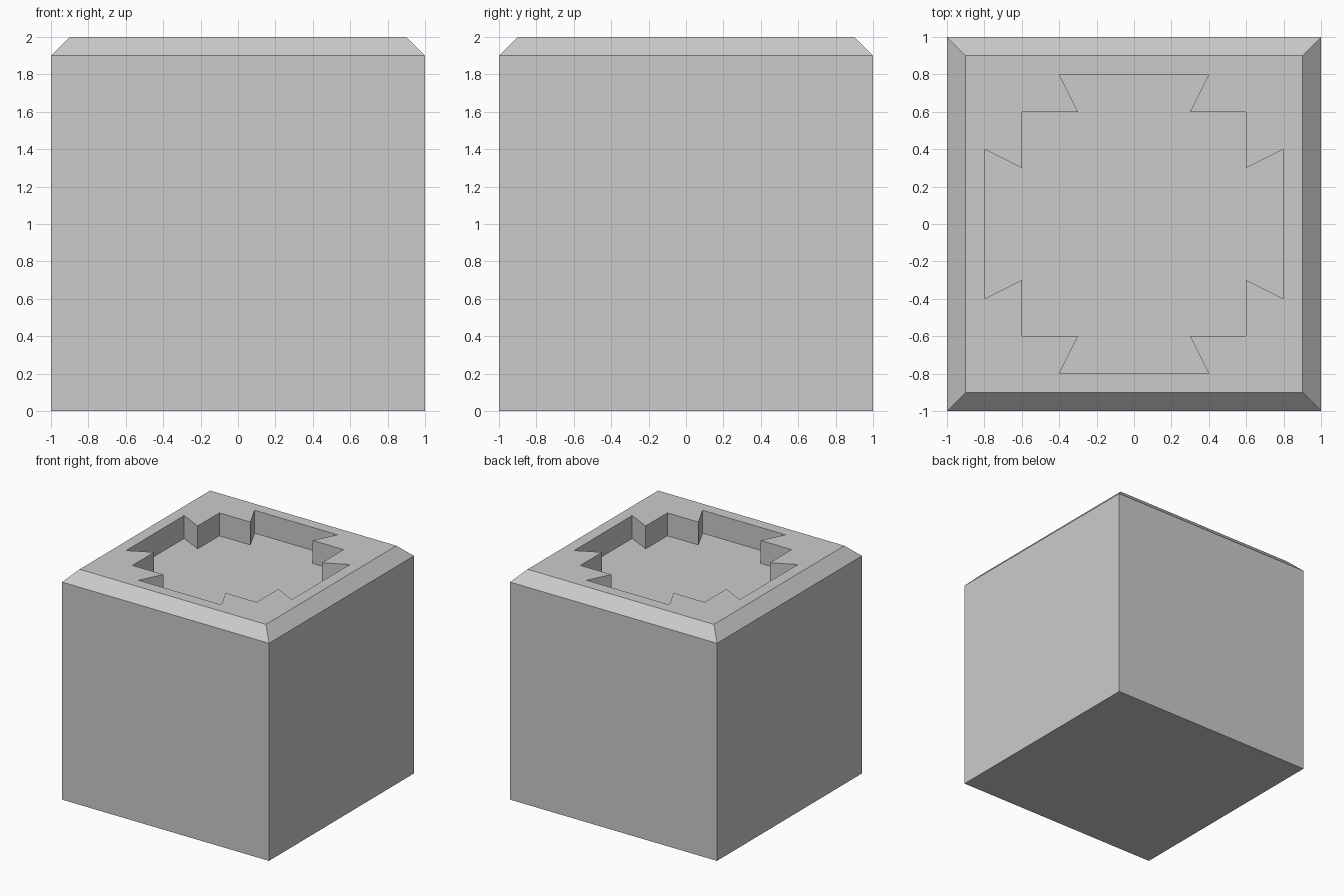
import bpy
import bmesh

if "Cube" in bpy.data.objects:
    bpy.data.objects.remove(bpy.data.objects["Cube"])

BEVEL, DEPTH = 0.1, 0.2
bm = bmesh.new()


def ring(points, z):
    return [bm.verts.new((x, y, z)) for x, y in points]


def square(r):
    return [(-r, -r), (r, -r), (r, r), (-r, r)]


def walls(lower, upper):
    n = len(lower)
    for i in range(n):
        j = (i + 1) % n
        bm.faces.new((lower[i], lower[j], upper[j], upper[i]))


def loop_edges(verts):
    return [bm.edges.get((verts[i - 1], verts[i])) for i in range(len(verts))]


# Recess outline: one dovetail side, turned four times
outline = []
side = [(0.6, -0.6), (0.6, -0.3), (0.8, -0.4), (0.8, 0.4), (0.6, 0.3)]
for _ in range(4):
    outline += side
    side = [(-y, x) for x, y in side]

# Block body with chamfered top edge
base = ring(square(1), 0)
shoulder = ring(square(1), 2 - BEVEL)
rim = ring(square(1 - BEVEL), 2)
bm.faces.new(base)
walls(base, shoulder)
walls(shoulder, rim)

# Recess walls and floor
floor = ring(outline, 2 - DEPTH)
mouth = ring(outline, 2)
walls(floor, mouth)
bm.faces.new(floor)

# Top face around the recess
bmesh.ops.triangle_fill(bm, use_beauty=True, edges=loop_edges(rim) + loop_edges(mouth))
bmesh.ops.recalc_face_normals(bm, faces=bm.faces)

mesh = bpy.data.meshes.new("socket_block")
bm.to_mesh(mesh)
bm.free()
block = bpy.data.objects.new("socket_block", mesh)
bpy.context.collection.objects.link(block)
